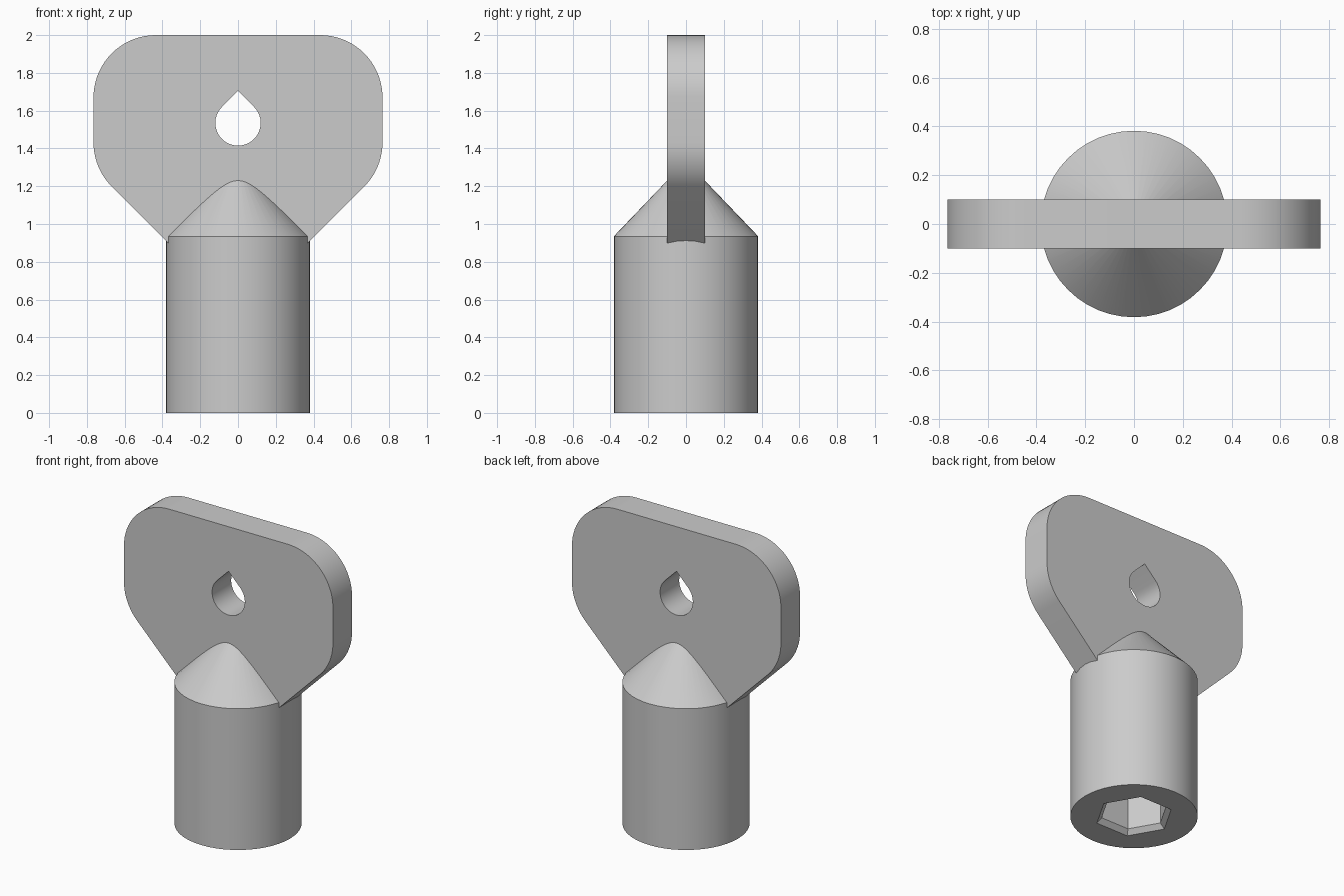
import bpy, bmesh
from math import sin, cos, tan, pi, radians

if "Cube" in bpy.data.objects:
    bpy.data.objects.remove(bpy.data.objects["Cube"], do_unlink=True)

grey = bpy.data.materials.new("plain_grey")
grey.use_nodes = True
colour = (0.6, 0.6, 0.6, 1)
grey.diffuse_color = colour
grey.node_tree.nodes["Principled BSDF"].inputs["Base Color"].default_value = colour


def make_object(name, bm):
    bmesh.ops.recalc_face_normals(bm, faces=bm.faces)
    mesh = bpy.data.meshes.new(name)
    bm.to_mesh(mesh)
    bm.free()
    mesh.materials.append(grey)
    obj = bpy.data.objects.new(name, mesh)
    bpy.context.collection.objects.link(obj)
    return obj


def turned(name, profile, sides):
    """Stack rings of (radius, height) around z and cap the ends."""
    bm = bmesh.new()
    rings = [[bm.verts.new((r * cos(2 * pi * i / sides), r * sin(2 * pi * i / sides), z))
              for i in range(sides)] for r, z in profile]
    for low, high in zip(rings, rings[1:]):
        for i in range(sides):
            j = (i + 1) % sides
            bm.faces.new((low[i], low[j], high[j], high[i]))
    bm.faces.new(rings[0])
    bm.faces.new(rings[-1])
    return make_object(name, bm)


def slab(name, outline, half):
    """Extrude an outline in x and z through the depth y."""
    bm = bmesh.new()
    face = bm.faces.new([bm.verts.new((x, -half, z)) for x, z in outline])
    out = bmesh.ops.extrude_face_region(bm, geom=[face])["geom"]
    moved = [v for v in out if isinstance(v, bmesh.types.BMVert)]
    bmesh.ops.translate(bm, verts=moved, vec=(0, 2 * half, 0))
    return make_object(name, bm)


def arc(cx, cz, r, start, end, steps):
    angles = [radians(start + (end - start) * i / steps) for i in range(steps + 1)]
    return [(cx + r * cos(a), cz + r * sin(a)) for a in angles]


def activate(obj):
    bpy.ops.object.select_all(action="DESELECT")
    obj.select_set(True)
    bpy.context.view_layer.objects.active = obj


def cut(obj, cutter):
    cutter.hide_render = True
    mod = obj.modifiers.new("cut", "BOOLEAN")
    mod.operation, mod.solver, mod.object = "DIFFERENCE", "EXACT", cutter
    activate(obj)
    bpy.ops.object.modifier_apply(modifier=mod.name)
    bpy.data.objects.remove(cutter, do_unlink=True)


# Round shaft with a conical shoulder
shaft = turned("shaft", [(0.382, 0), (0.382, 0.935), (0.004, 1.33)], 48)

# Hexagonal socket with a chamfered mouth
cut(shaft, turned("socket_cutter", [(0.267, -0.03), (0.206, 0.031), (0.206, 0.6)], 6))

# Flat handle: rounded corners, sloping sides running down into the shaft
width, top, radius = 0.765, 2.0, 0.33
slope_base = 0.53
bend = width + slope_base + radius * tan(pi / 8)
half_outline = [(0.3, 0.3 + slope_base)]
half_outline += arc(width - radius, bend, radius, -45, 0, 10)
half_outline += arc(width - radius, top - radius, radius, 0, 90, 18)
outline = half_outline + [(-x, z) for x, z in reversed(half_outline)]
handle = slab("handle", outline, 0.1)

# Teardrop hole through the handle
hole_z, hole_r = 1.535, 0.12
teardrop = arc(0, hole_z, hole_r, 135, 405, 32) + [(0, hole_z + hole_r * 2 ** 0.5)]
cut(handle, slab("hole_cutter", teardrop, 0.2))

for part in (shaft, handle):
    activate(part)
    bpy.ops.object.shade_smooth_by_angle(angle=radians(25))
